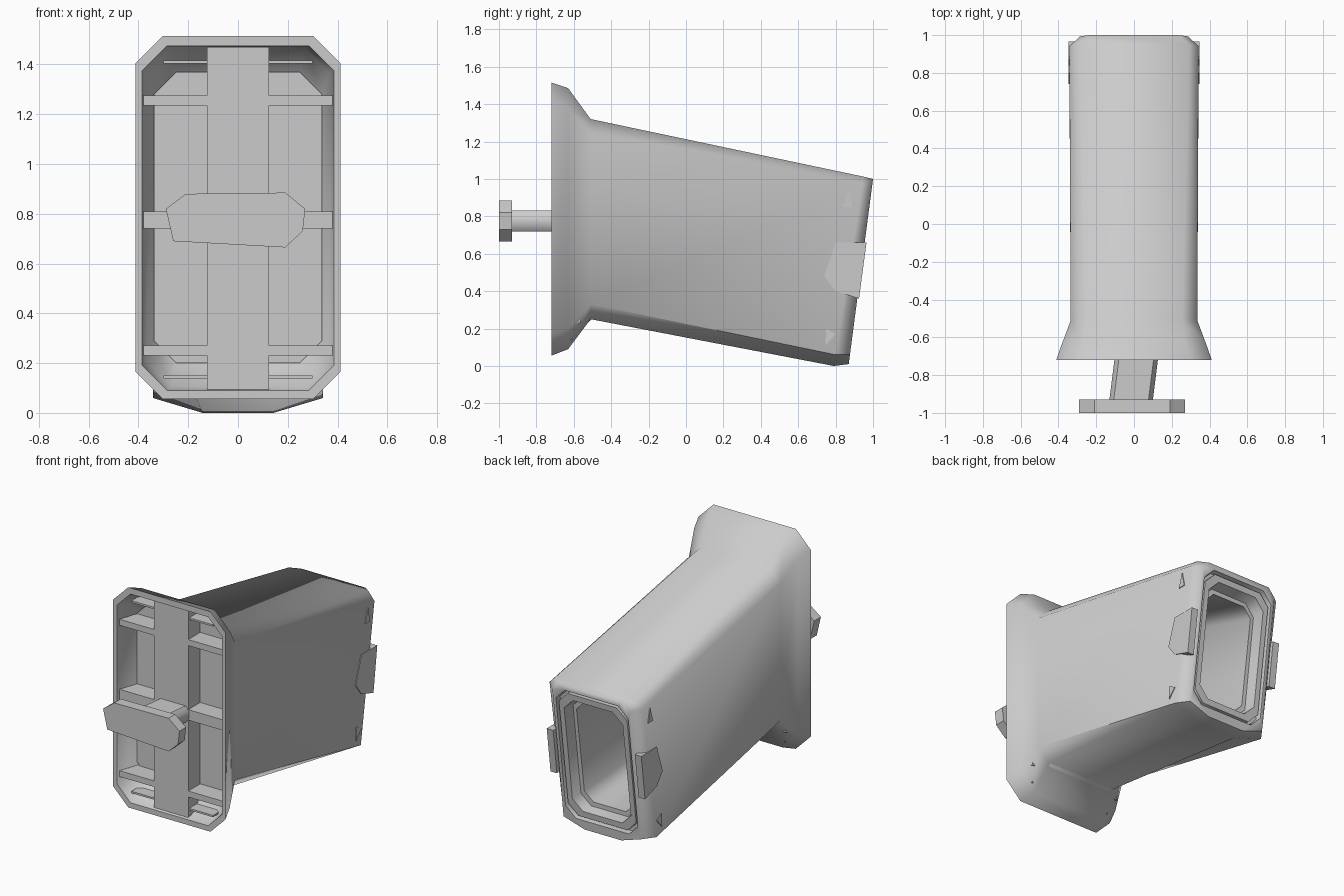
import bpy, bmesh, math

if "Cube" in bpy.data.objects:
    bpy.data.objects.remove(bpy.data.objects["Cube"])


def make(name, verts, faces, smooth=None):
    me = bpy.data.meshes.new(name)
    me.from_pydata(verts, [], faces)
    bm = bmesh.new()
    bm.from_mesh(me)
    bmesh.ops.recalc_face_normals(bm, faces=bm.faces[:])
    bm.to_mesh(me)
    bm.free()
    ob = bpy.data.objects.new(name, me)
    bpy.context.collection.objects.link(ob)
    if smooth:
        bpy.ops.object.select_all(action='DESELECT')
        ob.select_set(True)
        bpy.context.view_layer.objects.active = ob
        bpy.ops.object.shade_smooth_by_angle(angle=math.radians(smooth))
    return ob


def ring(y_top, y_bot, w, z0, z1, ct, cbx=None, cbz=None):
    """Chamfered rectangle in xz whose plane leans in y with height."""
    cbx, cbz = cbx or ct, cbz or ct
    half = [(w - cbx, z0), (w, z0 + cbz), (w, z1 - ct), (w - ct, z1)]
    pts = half + [(-x, z) for x, z in reversed(half)]
    return [(x, y_bot + (y_top - y_bot) * (z - z0) / (z1 - z0), z) for x, z in pts]


def rect(x0, x1, y, z0, z1):
    return [(x0, y, z0), (x1, y, z0), (x1, y, z1), (x0, y, z1)]


def loft(name, rings, closed=False, smooth=None):
    n, m = len(rings[0]), len(rings)
    faces = []
    for r in range(m if closed else m - 1):
        a, b = r * n, ((r + 1) % m) * n
        faces += [(a + i, a + (i + 1) % n, b + (i + 1) % n, b + i) for i in range(n)]
    if not closed:
        faces += [tuple(range(n)), tuple(range((m - 1) * n, m * n))]
    return make(name, [v for r in rings for v in r], faces, smooth)


# Hollow housing: outside skin, stepped rear opening, then back along the inside
loft("housing", [
    ring(-.72, -.72, .412, .055, 1.515, .11),
    ring(-.63, -.63, .38, .09, 1.485, .11),
    ring(-.51, -.51, .335, .25, 1.32, .08),
    ring(.95, .79, .342, 0.0, 1.012, .05, .20, .06),
    ring(1.0, .87, .285, .01, 1.0, .05, .15, .05),
    ring(.995, .875, .265, .07, .965, .07),
    ring(.955, .835, .262, .075, .96, .07),
    ring(.955, .835, .25, .09, .945, .07),
    ring(.985, .87, .25, .09, .945, .07),
    ring(.98, .875, .215, .13, .905, .07),
    ring(.90, .80, .205, .14, .895, .07),
    ring(.90, .80, .18, .17, .865, .06),
    ring(.45, .40, .18, .20, 1.0, .06),
    ring(-.46, -.46, .30, .29, 1.27, .07),
    ring(-.56, -.56, .338, .20, 1.37, .09),
    ring(-.64, -.64, .368, .105, 1.465, .10),
    ring(-.72, -.72, .385, .09, 1.475, .10),
], closed=True, smooth=58)

# Front interior: back panel, central column, side and end ribs
loft("front_panel", [ring(y, y, .338, .20, 1.37, .09) for y in (-.575, -.56)])
loft("front_column", [rect(-.125, .125, y, z0, z1) for y, z0, z1 in
                      ((-.70, .09, 1.47), (-.64, .11, 1.46), (-.56, .205, 1.365))])
for side in (-1, 1):
    for z, t in ((1.255, .02), (.775, .035), (.25, .02)):
        loft("side_rib", [rect(*sorted((side * .12, side * x)), y, z - t, z + t)
                          for y, x in ((-.70, .38), (-.565, .335))])
for z in (.145, 1.41):
    loft("end_rib", [rect(-.30, .30, y, z - .006, z + .006) for y in (-.69, -.61)])

# Front handle: slanted neck and elongated plate
loft("handle_neck", [
    [(cx + .115 * sx, y, .775 + .055 * sz) for sx, sz in
     ((-.8, -1), (.8, -1), (1, -.5), (1, .5), (.8, 1), (-.8, 1), (-1, .5), (-1, -.5))]
    for y, cx in ((-.93, -.015), (-.69, .015))], smooth=50)
plate = [(-.28, .82), (-.20, .88), (.20, .885), (.28, .82), (.27, .73), (.20, .665), (-.25, .69)]
loft("handle_plate", [[(x - .01, y, z) for x, z in plate] for y in (-1.0, -.93)])

# Rear side latches and small corner wedges, mirrored left and right
latch = [(.74, .48), (.80, .40), (.925, .36), (.965, .66), (.80, .66)]
upper = [(.84, .85), (.89, .85), (.87, .945)]
lower = [(.745, .11), (.80, .17), (.75, .20)]
for side in (-1, 1):
    for name, pts in (("side_latch", latch), ("upper_wedge", upper), ("lower_wedge", lower)):
        loft(name, [[(side * x, y, z) for y, z in pts] for x in (.30, .347)])
